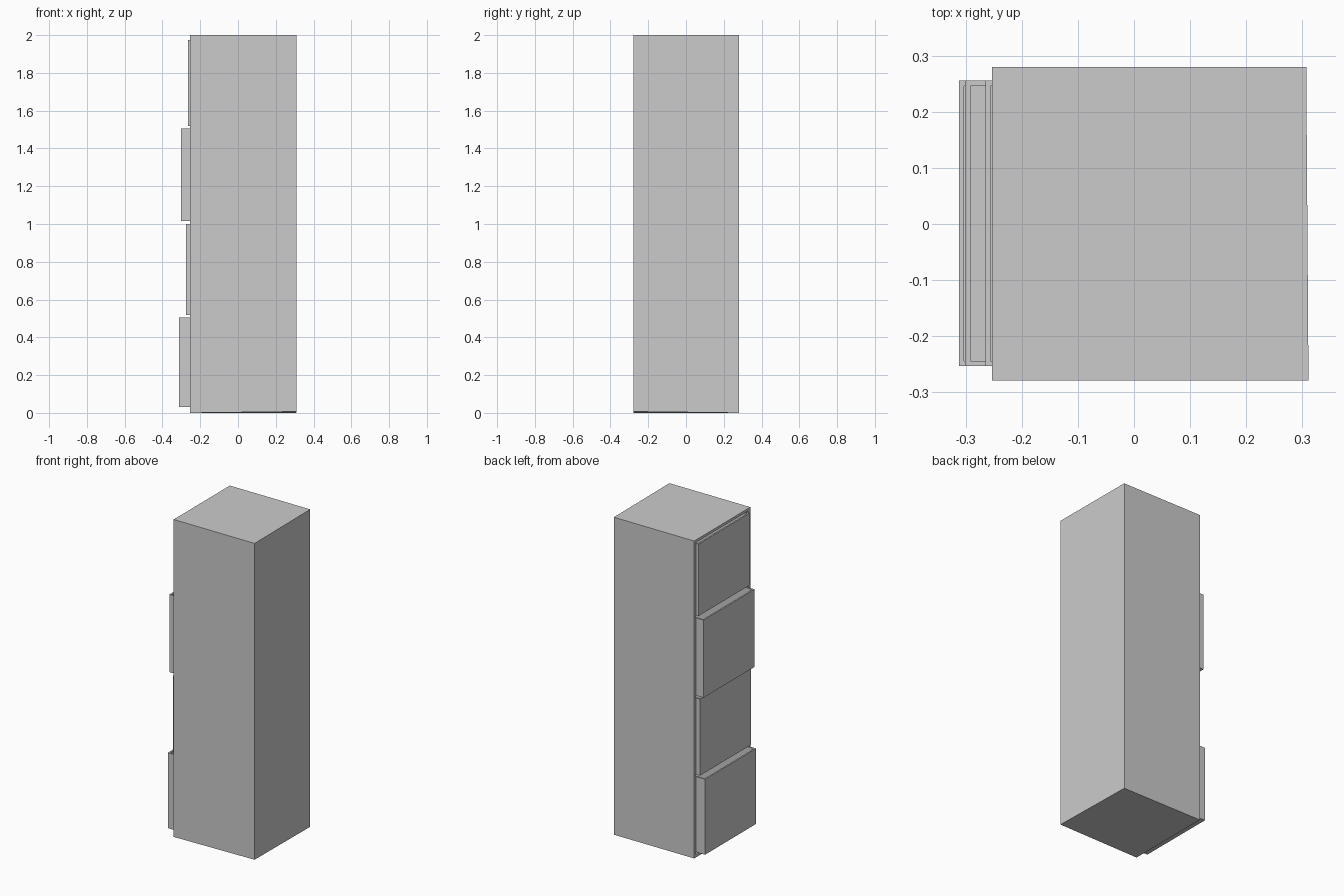
import bpy, bmesh

if "Cube" in bpy.data.objects:
    bpy.data.objects.remove(bpy.data.objects["Cube"])

# open-sided box: shell of thickness t with one face removed and a rim
def open_box(name, lo, hi, t, axis, sign, warp=None):
    bm = bmesh.new()
    bmesh.ops.create_cube(bm, size=1)
    for v in bm.verts:
        for i in range(3):
            v.co[i] = lo[i] if v.co[i] < 0 else hi[i]
    bm.normal_update()
    face = next(f for f in bm.faces if f.normal[axis] * sign > 0.9)
    # inset the open face, then push the inner face down to hollow the box
    bmesh.ops.inset_region(bm, faces=[face], thickness=t)
    depth = hi[axis] - lo[axis] - t
    inner = bmesh.ops.extrude_discrete_faces(bm, faces=[face])["faces"][0]
    for v in inner.verts:
        v.co[axis] -= sign * depth
    if warp:
        for v in bm.verts:
            warp(v)
    bmesh.ops.recalc_face_normals(bm, faces=bm.faces)
    me = bpy.data.meshes.new(name)
    bm.to_mesh(me)
    bm.free()
    ob = bpy.data.objects.new(name, me)
    bpy.context.collection.objects.link(ob)
    return ob

# the bottom front corner of the cabinet is slightly out of true
def skew(v):
    if v.co.x > 0.3 and v.co.y < -0.27:
        v.co.x += 0.004
        if v.co.z < 0.01:
            v.co.z += 0.007

# cabinet body, open toward -x
open_box("cabinet", (-0.253, -0.279, 0), (0.307, 0.28, 2), 0.023, 0, -1, skew)

# drawers: open-topped trays pulled out by different amounts (front x, bottom, top)
drawers = [(-0.312, 0.03, 0.505), (-0.276, 0.518, 1.0),
           (-0.301, 1.016, 1.505), (-0.265, 1.52, 1.974)]
for i, (x, z0, z1) in enumerate(drawers):
    open_box(f"drawer_{i + 1}", (x, -0.2535, z0), (x + 0.54, 0.2555, z1), 0.013, 2, 1)
